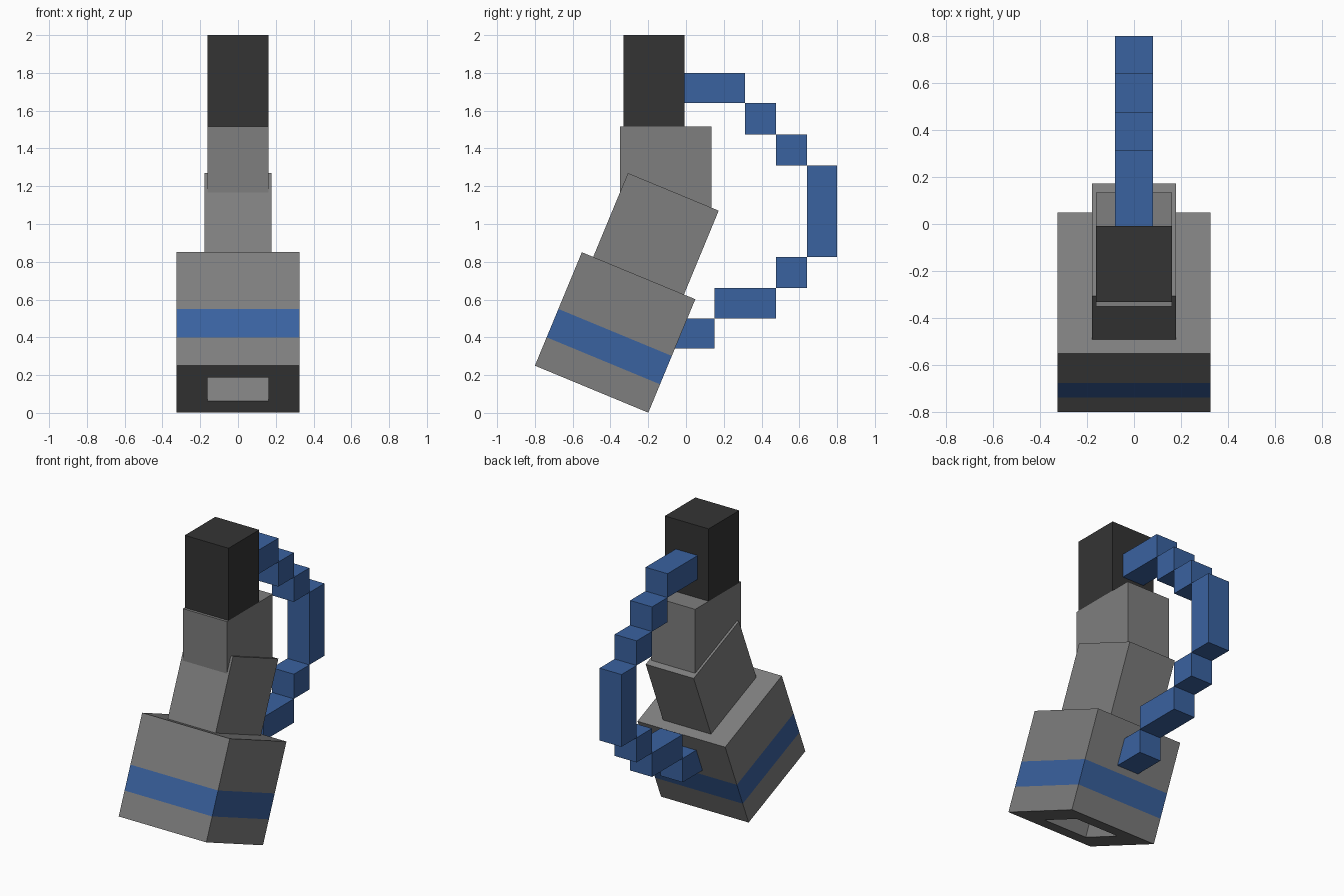
import bpy, bmesh
from math import radians
from mathutils import Matrix

cube = bpy.data.objects.get("Cube")
if cube:
    bpy.data.objects.remove(cube, do_unlink=True)


def material(name, rgb):
    m = bpy.data.materials.new(name)
    m.use_nodes = True
    m.diffuse_color = (*rgb, 1)
    m.node_tree.nodes["Principled BSDF"].inputs["Base Color"].default_value = (*rgb, 1)
    return m


grey = material("mid grey", (0.21, 0.21, 0.21))
black = material("charcoal", (0.034, 0.034, 0.034))
blue = material("blue", (0.042, 0.122, 0.35))

U = 0.1625  # building unit
# Tilted frame whose origin is the lower front edge of the head
TILT = Matrix.Translation((0, -0.8, 0.25)) @ Matrix.Rotation(radians(-22.5), 4, "X")


def finish(name, bm, mats, frame):
    bmesh.ops.recalc_face_normals(bm, faces=bm.faces)
    mesh = bpy.data.meshes.new(name)
    bm.to_mesh(mesh)
    bm.free()
    for m in mats:
        mesh.materials.append(m)
    obj = bpy.data.objects.new(name, mesh)
    obj.matrix_world = frame
    bpy.context.collection.objects.link(obj)


def box(name, half_width, y, z, mat, frame=Matrix()):
    """Box centred on x, spanning the ranges y and z."""
    bm = bmesh.new()
    size = Matrix.Diagonal((2 * half_width, y[1] - y[0], z[1] - z[0], 1))
    place = Matrix.Translation((0, sum(y) / 2, sum(z) / 2))
    bmesh.ops.create_cube(bm, size=1, matrix=place @ size)
    finish(name, bm, [mat], frame)


def hollow_head():
    """Square block with a square bore and a blue band one unit up."""
    bm = bmesh.new()
    heights = [0, U, 2 * U, 4 * U]
    rings = [(2 * U, h) for h in heights] + [(U, h) for h in reversed(heights)]
    loops = [[bm.verts.new((sx * r, 2 * U + sy * r, h))
              for sx, sy in ((-1, -1), (1, -1), (1, 1), (-1, 1))] for r, h in rings]
    for i, a in enumerate(loops):
        b = loops[(i + 1) % len(loops)]
        for k in range(4):
            n = (k + 1) % 4
            face = bm.faces.new((a[k], a[n], b[n], b[k]))
            mid = face.calc_center_median().z
            face.material_index = 1 if U < mid < 2 * U else 0
    finish("head", bm, [grey, blue], TILT)


# Body
hollow_head()
box("lower_neck", 0.178, (0.065, 0.585), (4 * U, 7 * U - 0.007), grey, TILT)
box("upper_neck", U, (-0.35, 0.135), (1.03, 1.515), grey)
box("top_post", U, (-0.332, -0.008), (1.515, 2), black)

# Stepped handle, from the post down to the head
steps = [((-0.01, 0.312), (1.64, 1.80)),
         ((0.312, 0.476), (1.475, 1.64)),
         ((0.476, 0.64), (1.31, 1.475)),
         ((0.64, 0.80), (0.825, 1.31)),
         ((0.476, 0.64), (0.66, 0.825)),
         ((0.152, 0.476), (0.50, 0.66)),
         ((-0.1, 0.152), (0.34, 0.50))]
for i, (y, z) in enumerate(steps, 1):
    box(f"handle_step_{i}", U / 2, y, z, blue)
